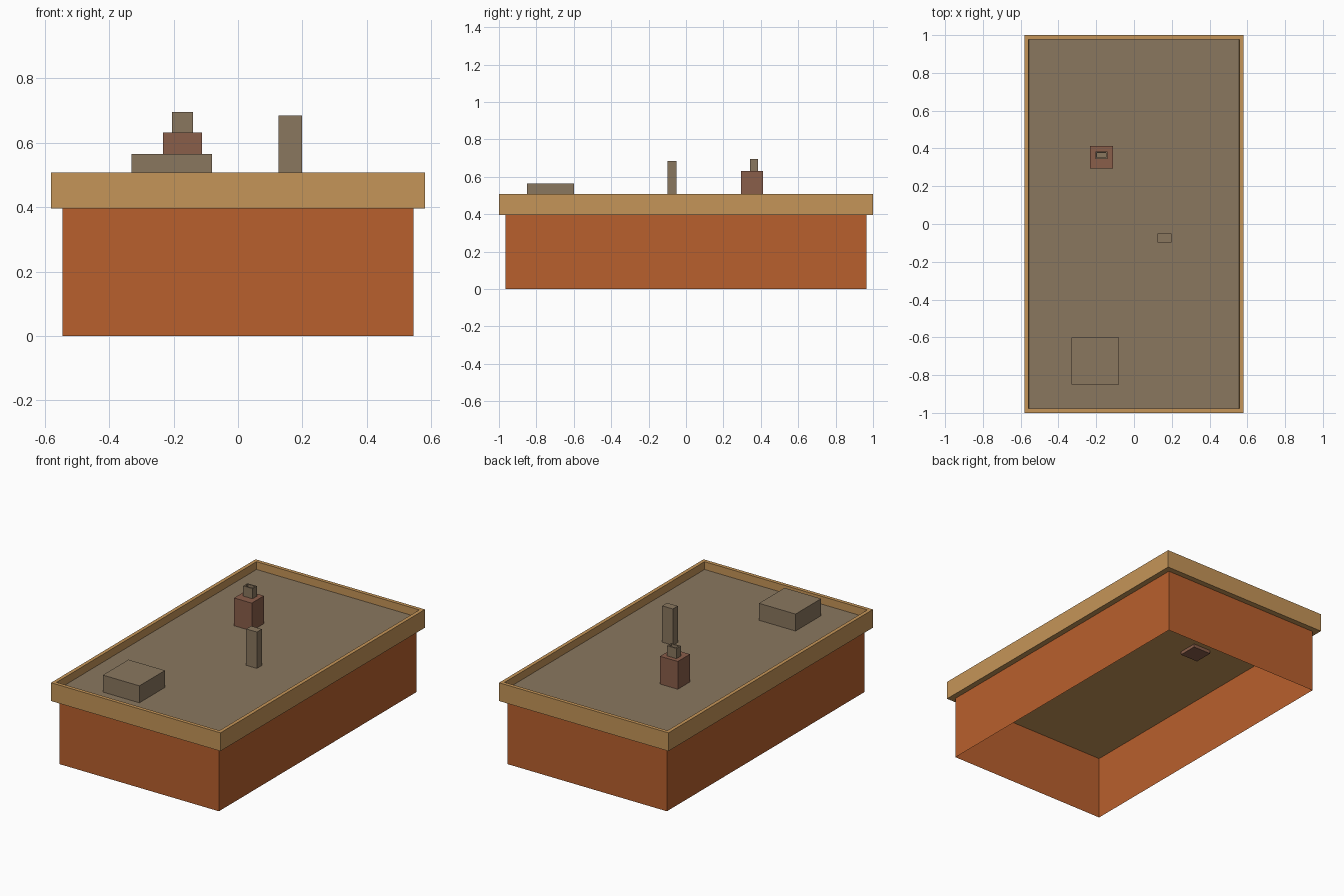
import bpy, bmesh

if "Cube" in bpy.data.objects:
    bpy.data.objects.remove(bpy.data.objects["Cube"])


def material(name, rgb):
    lin = [(c / 255 / 12.92) if c < 11 else ((c / 255 + 0.055) / 1.055) ** 2.4 for c in rgb]
    m = bpy.data.materials.new(name)
    m.diffuse_color = (*lin, 1.0)
    m.use_nodes = True
    m.node_tree.nodes["Principled BSDF"].inputs["Base Color"].default_value = m.diffuse_color
    return m


ORANGE = material("orange_wall", (185, 96, 45))
TAN = material("tan_trim", (197, 149, 88))
ROOF = material("roof_brown", (138, 119, 95))
BRICK = material("brick_red", (138, 94, 74))


def box(name, x, y, z, mats, skip_caps=False, rim=0.0, depth=0.0):
    """Box from ranges; optional open ends, or a sunken top panel (last material)."""
    bm = bmesh.new()
    bmesh.ops.create_cube(bm, size=1)
    for v in bm.verts:
        for i, r in enumerate((x, y, z)):
            v.co[i] = r[1] if v.co[i] > 0 else r[0]
    bm.normal_update()
    if skip_caps:
        caps = [f for f in bm.faces if abs(f.normal.z) > 0.5]
        bmesh.ops.delete(bm, geom=caps, context='FACES_ONLY')
    if rim:
        top = [f for f in bm.faces if f.normal.z > 0.5]
        bmesh.ops.inset_region(bm, faces=top, thickness=rim)
        # second ring becomes the inner sides of the recess
        bmesh.ops.inset_region(bm, faces=top, thickness=0.0005)
        for v in top[0].verts:
            v.co.z -= depth
        top[0].material_index = len(mats) - 1
    me = bpy.data.meshes.new(name)
    bm.to_mesh(me)
    bm.free()
    for m in mats:
        me.materials.append(m)
    ob = bpy.data.objects.new(name, me)
    bpy.context.collection.objects.link(ob)
    return ob


# Main body: open shell of walls
box("walls", (-0.545, 0.545), (-0.965, 0.965), (0, 0.395), [ORANGE], skip_caps=True)
# Overhanging roof slab with parapet and sunken roof surface
box("roof_parapet", (-0.58, 0.58), (-1, 1), (0.395, 0.508), [TAN, ROOF], rim=0.032, depth=0.048)
# Rooftop fittings
box("roof_unit", (-0.33, -0.08), (-0.85, -0.60), (0.455, 0.565), [ROOF])
box("vent_post", (0.125, 0.198), (-0.098, -0.05), (0.455, 0.685), [ROOF])
# Chimney pokes slightly through the ceiling
box("chimney", (-0.232, -0.111), (0.293, 0.412), (0.375, 0.632), [BRICK])
box("chimney_pot", (-0.205, -0.14), (0.343, 0.385), (0.625, 0.695), [ROOF], rim=0.011, depth=0.04)
